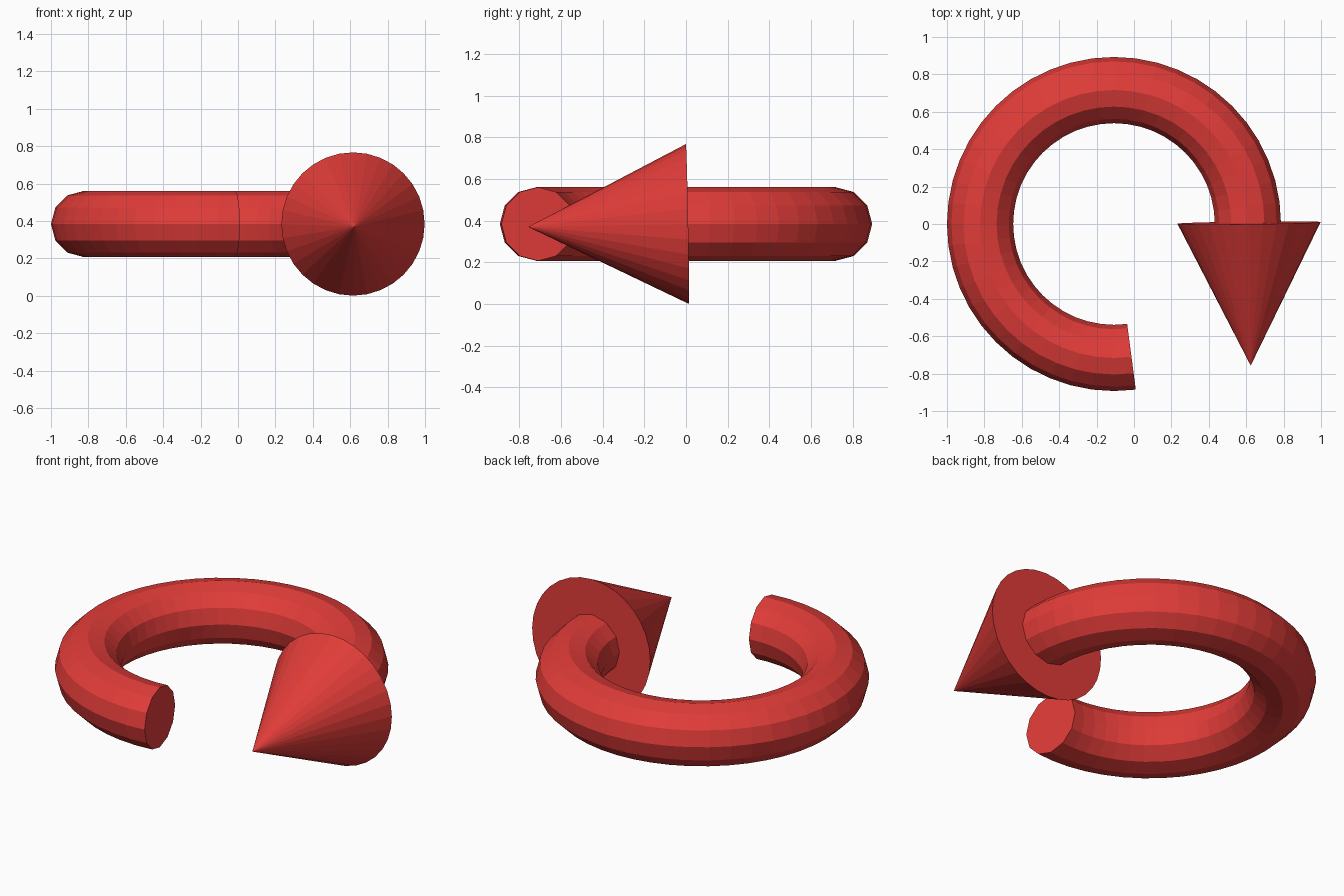
import bpy, bmesh, math
from mathutils import Vector, Matrix

if "Cube" in bpy.data.objects:
    bpy.data.objects.remove(bpy.data.objects["Cube"])

red = bpy.data.materials.new("red")
red.diffuse_color = (0.75, 0.045, 0.04, 1)
red.use_nodes = True
red.node_tree.nodes["Principled BSDF"].inputs["Base Color"].default_value = red.diffuse_color
HEIGHT = 0.384


def make_object(name, bm):
    bmesh.ops.recalc_face_normals(bm, faces=bm.faces)
    mesh = bpy.data.meshes.new(name)
    bm.to_mesh(mesh)
    bm.free()
    mesh.materials.append(red)
    obj = bpy.data.objects.new(name, mesh)
    bpy.context.collection.objects.link(obj)
    return obj


# Open ring: 12-sided section swept through 37 steps of 7.5 degrees, ends capped
centre = Vector((-0.107, 0, HEIGHT))
major, minor, steps = 0.716, 0.177, 37
bm = bmesh.new()
section = Matrix.Translation(centre + Vector((major, 0, 0))) @ Matrix.Rotation(math.pi / 2, 4, 'X')
bmesh.ops.create_circle(bm, segments=12, radius=minor, matrix=section)
start = bm.edges[:]
bmesh.ops.spin(bm, geom=start, cent=centre, axis=(0, 0, 1),
               angle=math.radians(7.5 * steps), steps=steps)
bmesh.ops.holes_fill(bm, edges=[e for e in bm.edges if e.is_boundary], sides=12)
make_object("ring_shaft", bm)

# Arrow head: cone pointing to the front, tilted very slightly
base, tip = Vector((0.615, 0.006, HEIGHT)), Vector((0.624, -0.757, 0.370))
axis = tip - base
bm = bmesh.new()
bmesh.ops.create_cone(bm, cap_ends=True, segments=32, radius1=0.383, radius2=0,
                      depth=axis.length)
bmesh.ops.remove_doubles(bm, verts=bm.verts, dist=1e-5)
head = make_object("arrow_head", bm)
head.matrix_world = (Matrix.Translation((base + tip) / 2)
                     @ axis.to_track_quat('Z', 'Y').to_matrix().to_4x4())
